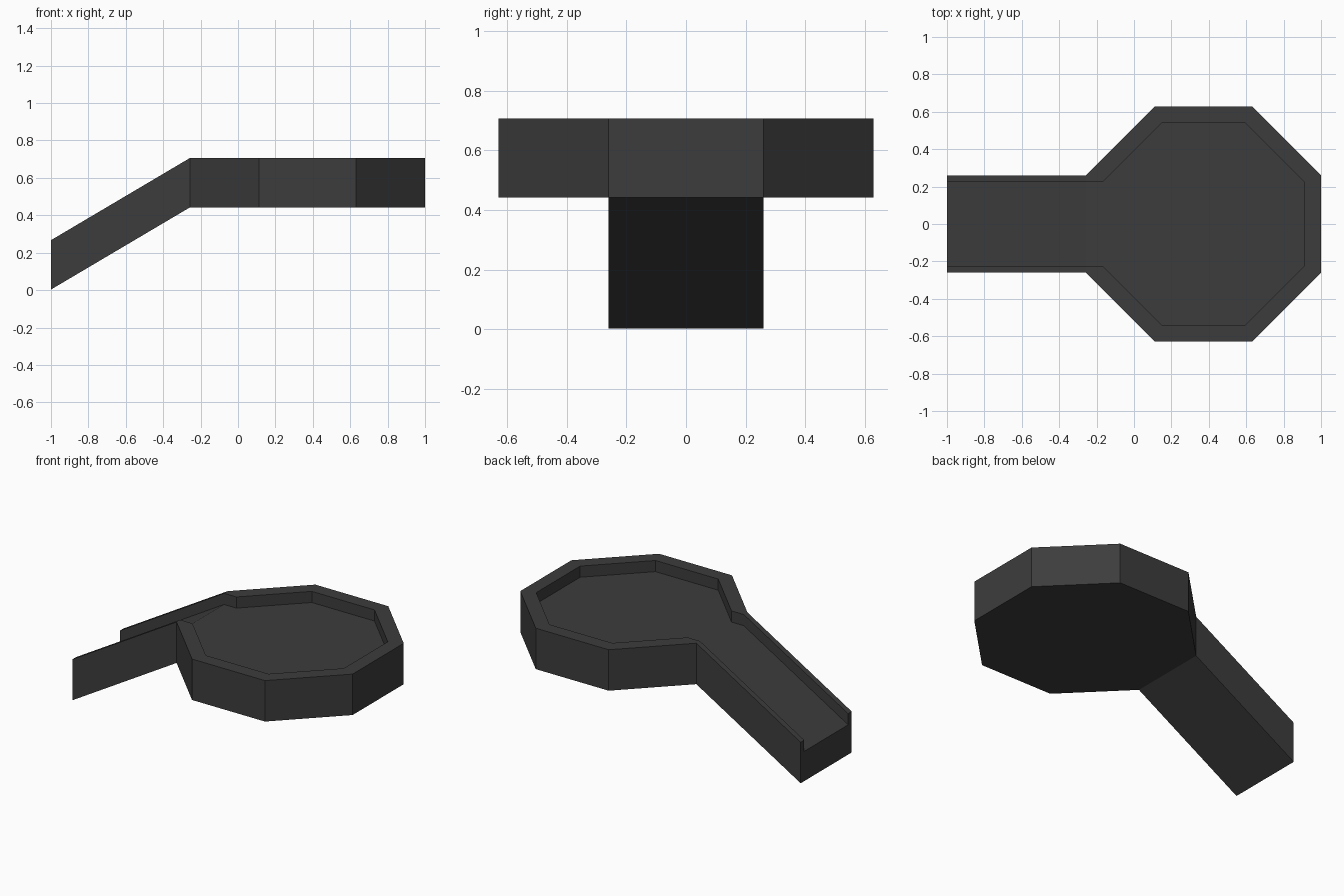
import bpy, bmesh, math

cube = bpy.data.objects.get("Cube")
if cube:
    bpy.data.objects.remove(cube)

TOP, THICK, DEPTH = 0.707, 0.264, 0.072   # rim height, body height, recess depth
CENTRE, OUTER, INNER = 0.372, 0.628, 0.54  # octagon centre and apothems
RAMP_END, DROP = -1.0, 0.44
CREASE = CENTRE - OUTER

dark_grey = bpy.data.materials.new("dark_grey")
dark_grey.use_nodes = True
colour = (0.046, 0.046, 0.046, 1)
dark_grey.diffuse_color = colour
bsdf = dark_grey.node_tree.nodes["Principled BSDF"]
bsdf.inputs["Base Color"].default_value = colour
bsdf.inputs["Roughness"].default_value = 0.8


def octagon(apothem):
    """Corners from the front ramp corner round to the back ramp corner."""
    radius = apothem / math.cos(math.pi / 8)
    angles = [-math.pi * 7 / 8 + i * math.pi / 4 for i in range(8)]
    return [(CENTRE + radius * math.cos(a), radius * math.sin(a)) for a in angles]


def rim_z(x):
    return TOP - DROP * max(0, (CREASE - x) / (CREASE - RAMP_END))


bm = bmesh.new()


def face(points):
    """Add a face from (x, y, distance below the rim) points."""
    bm.faces.new([bm.verts.new((x, y, rim_z(x) - d)) for x, y, d in points])


def flat(points, depth):
    face([(x, y, depth) for x, y in points])


def wall(outer, inner):
    """Outer side, rim and inner side along matching outlines."""
    for (a, b), (c, d) in zip(zip(outer, outer[1:]), zip(inner, inner[1:])):
        if a != b:
            face([(*a, THICK), (*b, THICK), (*b, 0), (*a, 0)])
            face([(*a, 0), (*b, 0), (*d, 0), (*c, 0)])
        else:
            face([(*a, 0), (*d, 0), (*c, 0)])
        face([(*c, 0), (*d, 0), (*d, DEPTH), (*c, DEPTH)])


# Octagonal tray, with short straight walls leading into the ramp
out_oct, in_oct = octagon(OUTER), octagon(INNER)
half_out, half_in = out_oct[-1][1], in_oct[-1][1]
wall([out_oct[0]] + out_oct + [out_oct[-1]],
     [(CREASE, -half_in)] + in_oct + [(CREASE, half_in)])
flat(in_oct, DEPTH)
flat([(CREASE, -half_in), in_oct[0], in_oct[-1], (CREASE, half_in)], DEPTH)
flat(out_oct, THICK)

# Sloping ramp with low side walls
for side in (-1, 1):
    wall([(RAMP_END, side * half_out), (CREASE, side * half_out)],
         [(RAMP_END, side * half_in), (CREASE, side * half_in)])
for half, depth in ((half_in, DEPTH), (half_out, THICK)):
    flat([(RAMP_END, -half), (CREASE, -half), (CREASE, half), (RAMP_END, half)], depth)

# Open end of the ramp
section = [(half_out, THICK), (half_out, 0), (half_in, 0), (half_in, DEPTH)]
face([(RAMP_END, y, d) for y, d in section]
     + [(RAMP_END, -y, d) for y, d in reversed(section)])

bmesh.ops.remove_doubles(bm, verts=bm.verts, dist=0.0005)
bmesh.ops.recalc_face_normals(bm, faces=bm.faces)
mesh = bpy.data.meshes.new("tray_with_ramp")
bm.to_mesh(mesh)
bm.free()
mesh.materials.append(dark_grey)
tray = bpy.data.objects.new("tray_with_ramp", mesh)
bpy.context.collection.objects.link(tray)
